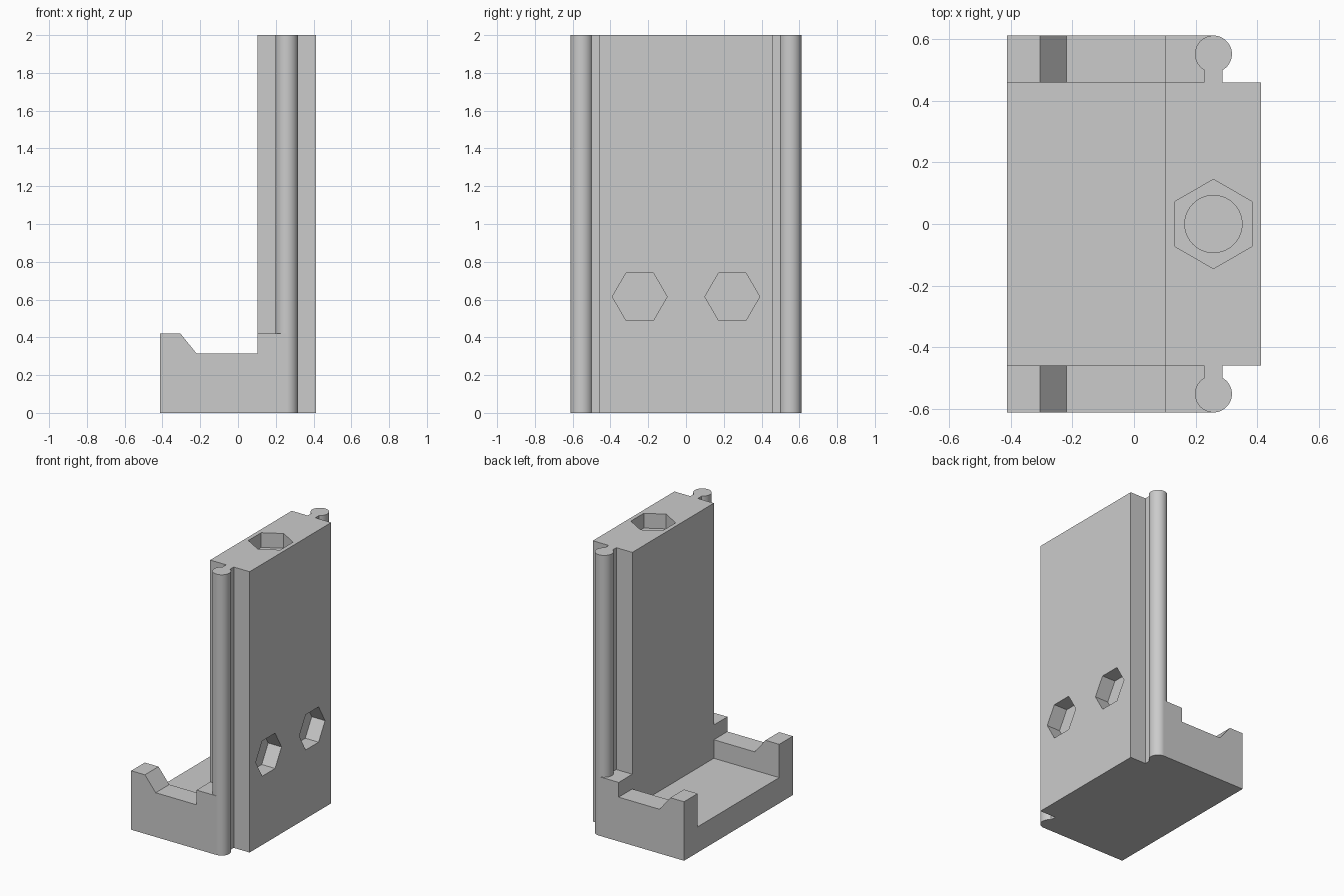
import bpy, bmesh, math

if "Cube" in bpy.data.objects:
    bpy.data.objects.remove(bpy.data.objects["Cube"], do_unlink=True)

grey = bpy.data.materials.new("plain grey")
grey.use_nodes = True
colour = (0.6, 0.6, 0.6, 1)
grey.diffuse_color = colour
grey.node_tree.nodes["Principled BSDF"].inputs["Base Color"].default_value = colour


def prism(name, outline, axis, low, high):
    """Extrude a 2D outline along x, y or z."""
    place = {"x": lambda a, b, h: (h, a, b),
             "y": lambda a, b, h: (a, h, b),
             "z": lambda a, b, h: (a, b, h)}[axis]
    bm = bmesh.new()
    bottom = [bm.verts.new(place(a, b, low)) for a, b in outline]
    top = [bm.verts.new(place(a, b, high)) for a, b in outline]
    bm.faces.new(bottom)
    bm.faces.new(top)
    count = len(outline)
    for i in range(count):
        j = (i + 1) % count
        bm.faces.new((bottom[i], bottom[j], top[j], top[i]))
    bmesh.ops.recalc_face_normals(bm, faces=bm.faces[:])
    mesh = bpy.data.meshes.new(name)
    bm.to_mesh(mesh)
    bm.free()
    mesh.materials.append(grey)
    obj = bpy.data.objects.new(name, mesh)
    bpy.context.collection.objects.link(obj)
    return obj


def ring(cx, cy, radius, sides, start=0.0):
    return [(cx + radius * math.cos(start + math.tau * i / sides),
             cy + radius * math.sin(start + math.tau * i / sides)) for i in range(sides)]


def activate(obj):
    bpy.ops.object.select_all(action="DESELECT")
    obj.select_set(True)
    bpy.context.view_layer.objects.active = obj


def carve(obj, cutter):
    cutter.hide_render = True
    mod = obj.modifiers.new("pocket", "BOOLEAN")
    mod.operation = "DIFFERENCE"
    mod.solver = "EXACT"
    mod.object = cutter
    activate(obj)
    bpy.ops.object.modifier_apply(modifier=mod.name)
    bpy.data.objects.remove(cutter, do_unlink=True)


# Main dimensions
front, back = 0.102, 0.413
half, end = 0.459, 0.612
height, rim, floor = 2.0, 0.42, 0.183
mid, bead, neck = 0.258, 0.06, 0.03
hex_r, depth = 0.145, 0.105

# Upright panel with a round bead on a narrow neck along each end
swing = math.pi - math.asin(neck / bead)
steps = 40
edge = [(back, half), (mid + neck, half)]
for i in range(steps + 1):
    a = swing - 2 * swing * i / steps
    edge.append((mid + bead * math.sin(a), end - bead + bead * math.cos(a)))
edge += [(mid - neck, half), (front, half)]
panel = prism("upright_panel", edge + [(x, -y) for x, y in reversed(edge)], "z", 0, height)

# Hexagonal pocket and round bore in the top
carve(panel, prism("top_pocket", ring(mid, 0, hex_r, 6, math.pi / 2), "z",
                   height - depth, height + 0.1))
carve(panel, prism("top_bore", ring(mid, 0, 0.093, 40), "z", 0.2, height - depth + 0.02))

# Two hexagonal pockets in the broad face
for side in (-1, 1):
    carve(panel, prism("side_pocket", ring(side * 0.245, 0.615, hex_r, 6), "x",
                       back - depth, back + 0.1))
activate(panel)
bpy.ops.object.shade_smooth_by_angle(angle=math.radians(30))

# Tray floor
prism("tray_floor", [(-back, -half), (front, -half), (front, half), (-back, half)], "z", 0, floor)

# Notched walls at both ends of the tray
wall = [(-back, 0), (mid, 0), (mid, rim), (front, rim), (front, 0.315),
        (-0.22, 0.315), (-0.305, rim), (-back, rim)]
for name, low, high in (("right_end_wall", -end, -half), ("left_end_wall", half, end)):
    prism(name, wall, "y", low, high)
